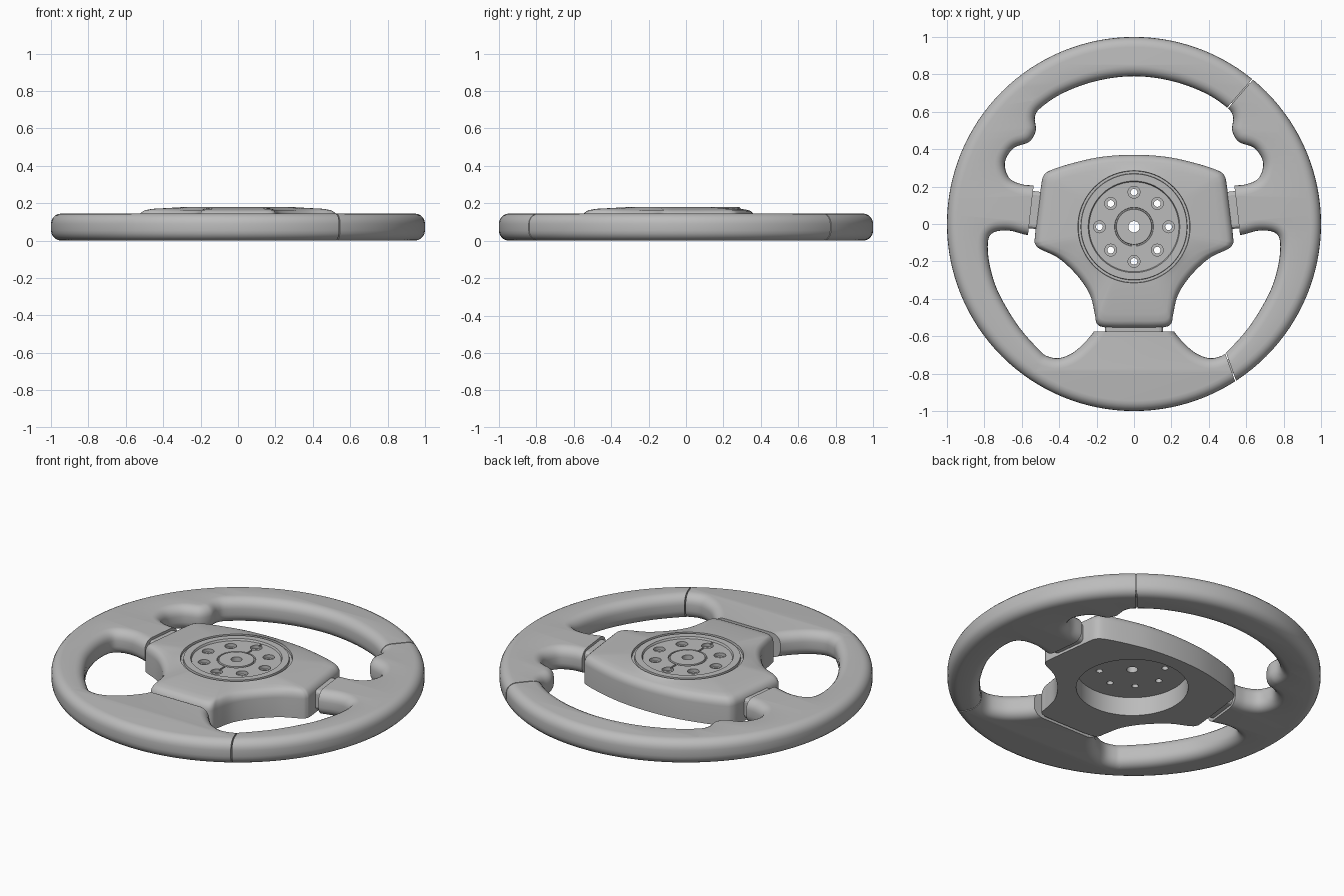
import bpy, bmesh, math
from mathutils import Vector, Matrix

cube = bpy.data.objects.get("Cube")
if cube:
    bpy.data.objects.remove(cube, do_unlink=True)

grey = bpy.data.materials.new("satin grey")
grey.use_nodes = True
grey.diffuse_color = (0.5, 0.5, 0.5, 1)
grey.node_tree.nodes["Principled BSDF"].inputs["Base Color"].default_value = (0.5, 0.5, 0.5, 1)

HEIGHT = 0.145
ROUND = 0.055
HUB = Vector((0, -0.015))


def add(name, bm):
    mesh = bpy.data.meshes.new(name)
    bmesh.ops.recalc_face_normals(bm, faces=bm.faces)
    bm.to_mesh(mesh)
    bm.free()
    mesh.materials.append(grey)
    ob = bpy.data.objects.new(name, mesh)
    bpy.context.collection.objects.link(ob)
    return ob


def select(ob):
    bpy.ops.object.select_all(action='DESELECT')
    ob.select_set(True)
    bpy.context.view_layer.objects.active = ob


def smooth(ob, angle=35):
    select(ob)
    bpy.ops.object.shade_smooth_by_angle(angle=math.radians(angle))


def closed_loop(half, steps=6):
    """Mirror a right-hand half outline and run a smooth closed curve through it."""
    pts = [Vector(p) for p in half]
    pts += [Vector((-x, y)) for x, y in reversed(half) if x > 0]
    n, out = len(pts), []
    for i in range(n):
        a, b, c, d = (pts[(i + k) % n] for k in (-1, 0, 1, 2))
        for s in range(steps):
            t = s / steps
            out.append(0.5 * (2 * b + (c - a) * t + (2 * a - 5 * b + 4 * c - d) * t * t
                              + (3 * b - a - 3 * c + d) * t ** 3))
    return out


def box(name, centre, size, angle=0, bevel=0):
    bm = bmesh.new()
    bmesh.ops.create_cube(bm, size=1, matrix=Matrix.Diagonal((*size, 1)))
    if bevel:
        bmesh.ops.bevel(bm, geom=bm.edges[:], offset=bevel, segments=3, affect='EDGES', profile=0.5)
    bm.transform(Matrix.Translation(centre) @ Matrix.Rotation(angle, 4, 'Z'))
    return add(name, bm)


def loft(name, rings):
    """Skin a closed stack of rings, the last joining the first."""
    bm = bmesh.new()
    rows = [[bm.verts.new(p) for p in ring] for ring in rings]
    n = len(rows[0])
    for r, row in enumerate(rows):
        nxt = rows[(r + 1) % len(rows)]
        for i in range(n):
            j = (i + 1) % n
            bm.faces.new((row[i], row[j], nxt[j], nxt[i]))
    return add(name, bm)


def cut(ob, cutters):
    for c in cutters:
        c.hide_render = True
        m = ob.modifiers.new("cut", 'BOOLEAN')
        m.operation, m.solver, m.object = 'DIFFERENCE', 'EXACT', c
        select(ob)
        bpy.ops.object.modifier_apply(modifier=m.name)
        bpy.data.objects.remove(c, do_unlink=True)


# Rim and grips: a round outline with one shaped opening, rounded all over
opening = closed_loop([
    (0, .79), (.2, .765), (.38, .70), (.5, .62), (.53, .57), (.525, .50), (.56, .44),
    (.645, .405), (.69, .33), (.67, .25), (.61, .215), (.535, .205), (.44, .195),
    (.44, -.07), (.565, -.06), (.67, -.035), (.75, -.045), (.78, -.09), (.775, -.2),
    (.74, -.33), (.68, -.45), (.6, -.57), (.5, -.68), (.46, -.708), (.40, -.717),
    (.33, -.69), (.27, -.64), (.215, -.575), (.17, -.49), (0, -.49)])
circle = [Vector((math.cos(a), math.sin(a))) for a in (math.tau * i / 128 for i in range(128))]
curve = bpy.data.curves.new("rim", 'CURVE')
curve.dimensions, curve.fill_mode = '2D', 'BOTH'
for loop in (circle, opening):
    spline = curve.splines.new('POLY')
    spline.points.add(len(loop) - 1)
    for p, co in zip(spline.points, loop):
        p.co = (co.x, co.y, 0, 1)
    spline.use_cyclic_u = True
curve.bevel_depth, curve.bevel_resolution = ROUND, 4
curve.offset, curve.extrude = -ROUND, HEIGHT / 2 - ROUND
source = bpy.data.objects.new("rim_outline", curve)
bpy.context.collection.objects.link(source)
bpy.context.view_layer.update()
bm = bmesh.new()
bm.from_mesh(source.to_mesh())
source.to_mesh_clear()
bpy.data.objects.remove(source, do_unlink=True)
bmesh.ops.remove_doubles(bm, verts=bm.verts, dist=0.0002)
bmesh.ops.translate(bm, verts=bm.verts, vec=(0, 0, HEIGHT / 2))
rim = add("rim", bm)

# Square off the spoke ends and cut the seams between grips
mid = HEIGHT / 2
tilt = math.radians(6.5)
cutters = [box("trim", (0, -.475, mid), (.6, .2, .4))]
seams = []
for s in (1, -1):
    cutters.append(box("trim", (s * .45, .083, mid), (.2, .5, .4), s * tilt))
    for a, b in (((.64, .78), (.5, .62)), ((.54, -.83), (.49, -.69))):
        a, b = Vector((s * a[0], a[1])), Vector((s * b[0], b[1]))
        d, c = a - b, (a + b) / 2
        turn = math.atan2(d.y, d.x)
        seams.append((c, d.length, turn))
        cutters.append(box("trim", (c.x, c.y, mid), (d.length + .08, .006, .4), turn))
cut(rim, cutters)
smooth(rim)
for c, length, turn in seams:
    box("seam_core", (c.x, c.y, mid), (length - .07, .04, HEIGHT - .026), turn)

# Narrow necks joining the spokes to the hub
box("lower_neck", (0, -.56, mid), (.31, .08, HEIGHT - .03), bevel=.02)
for s, side in ((1, "left"), (-1, "right")):
    box(side + "_neck", (s * .535, .075, mid), (.1, .2, HEIGHT - .03), s * tilt, .02)

# Hub: outline lofted over a domed top, with a stepped disc and a hollow underside
outline = closed_loop([
    (0, .37), (.18, .358), (.34, .322), (.45, .285), (.485, .255), (.497, .2), (.51, .1),
    (.53, -.07), (.527, -.11), (.50, -.135), (.40, -.185), (.30, -.28), (.235, -.38),
    (.21, -.48), (.2, -.53), (.17, -.55), (.1, -.555), (0, -.555)])


def shell(inward, z):
    return [(*(HUB + (p - HUB) * (1 - inward / (p - HUB).length)), z) for p in outline]


def ring(radius, z):
    return [(*(HUB + (p - HUB).normalized() * radius), z) for p in outline]


TOP = .179
rings = [shell(0, 0), shell(0, .115)]
for i in range(1, 6):
    a = math.radians(15 * i)
    rings.append(shell(.05 * (1 - math.cos(a)), .115 + .05 * math.sin(a)))
rings.append(shell(.075, .17))
rings += [ring(r, z) for r, z in (
    (.30, TOP), (.298, .165), (.285, .165), (.283, TOP), (.245, TOP), (.24, .168),
    (.104, .168), (.102, .16), (.096, .16), (.094, .17), (.03, .17),
    (.03, .11), (.30, .11), (.30, 0))]
hub = loft("hub", rings)

# Eight stepped bolt holes and two fine slots
bm = bmesh.new()
for i in range(8):
    a = math.tau * i / 8
    r = .185 if i % 2 == 0 else .176
    x, y = HUB + Vector((math.cos(a), math.sin(a))) * r
    rows = []
    for radius, z in ((.018, .08), (.018, .148), (.032, .148), (.032, .22)):
        rows.append([bm.verts.new((x + radius * math.cos(t), y + radius * math.sin(t), z))
                     for t in (math.tau * k / 20 for k in range(20))])
    for lo, hi in zip(rows, rows[1:]):
        for k in range(20):
            n = (k + 1) % 20
            bm.faces.new((lo[k], lo[n], hi[n], hi[k]))
    bm.faces.new(rows[0])
    bm.faces.new(rows[-1])
slots = [box("slot", (0, HUB.y + s * .17, .19), (.01, .135, .06)) for s in (1, -1)]
cut(hub, [add("bolt_holes", bm)] + slots)
smooth(hub)
